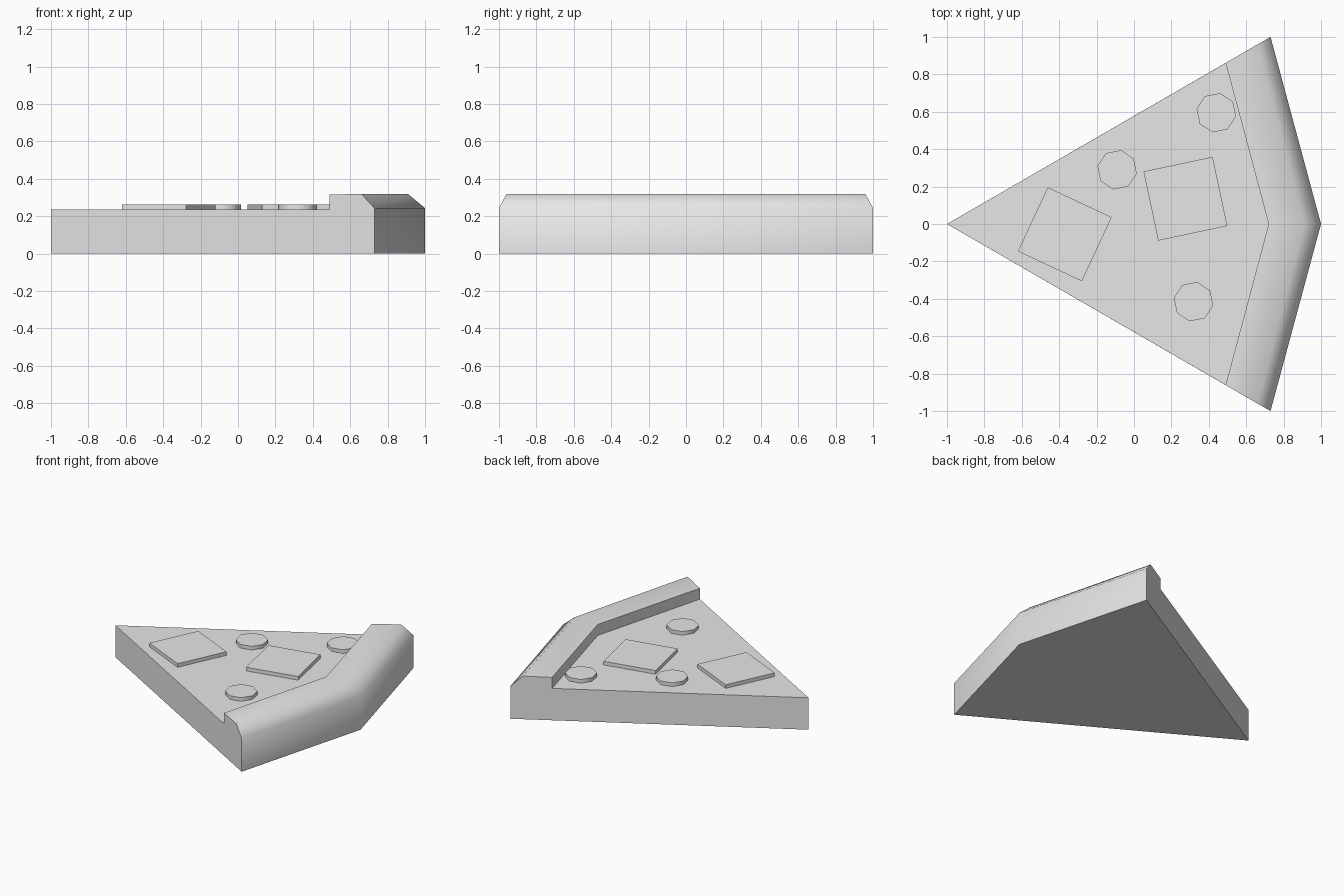
import bpy, bmesh
from math import radians

cube = bpy.data.objects.get("Cube")
if cube:
    bpy.data.objects.remove(cube, do_unlink=True)

grey = bpy.data.materials.new("light grey")
grey.use_nodes = True
color = (0.8, 0.8, 0.8, 1)
grey.diffuse_color = color
grey.node_tree.nodes["Principled BSDF"].inputs["Base Color"].default_value = color

BASE_TOP = 0.235
TOPPING_TOP = 0.262
SMOOTH = radians(55)


def finish(obj, name):
    obj.name = name
    obj.data.name = name
    obj.data.materials.append(grey)
    bpy.ops.object.select_all(action='DESELECT')
    obj.select_set(True)
    bpy.context.view_layer.objects.active = obj
    bpy.ops.object.shade_smooth_by_angle(angle=SMOOTH)


# Slice: a wedge whose raised, bevelled crust bends at the middle
def crust_section(side):
    """Crust profile from outer bottom to inner foot, at side -1, 0 or 1."""
    if side:
        outer, shoulder, inner = (0.73, 1.0), (0.66, 0.96), (0.49, 0.861)
    else:
        outer, shoulder, inner = (1.0, 0), (0.91, 0), (0.72, 0)
    profile = [(outer, 0), (outer, 0.243), (shoulder, 0.318),
               (inner, 0.316), (inner, BASE_TOP)]
    return [bm.verts.new((x, y * side, z)) for (x, y), z in profile]


bm = bmesh.new()
tip_low = bm.verts.new((-1, 0, 0))
tip_high = bm.verts.new((-1, 0, BASE_TOP))
sections = [crust_section(s) for s in (-1, 0, 1)]
for a, b in zip(sections, sections[1:]):
    for i in range(len(a) - 1):
        bm.faces.new((a[i], b[i], b[i + 1], a[i + 1]))
bm.faces.new([tip_low] + [s[0] for s in sections])
bm.faces.new([tip_high] + [s[-1] for s in sections])
for end in (sections[0], sections[-1]):
    bm.faces.new([tip_low] + end + [tip_high])
bmesh.ops.recalc_face_normals(bm, faces=bm.faces)
mesh = bpy.data.meshes.new("slice")
bm.to_mesh(mesh)
bm.free()
slice_obj = bpy.data.objects.new("slice", mesh)
bpy.context.collection.objects.link(slice_obj)
finish(slice_obj, "slice_with_crust")


# Toppings: thin prisms resting on the slice
def topping(name, sides, radius, x, y, turn):
    bottom = BASE_TOP - 0.005
    bpy.ops.mesh.primitive_cylinder_add(
        vertices=sides, radius=radius, depth=TOPPING_TOP - bottom,
        location=(x, y, (TOPPING_TOP + bottom) / 2),
        rotation=(0, 0, radians(turn)))
    finish(bpy.context.object, name)


for i, (x, y, turn) in enumerate([(-0.37, -0.055, 20), (0.275, 0.135, 57)]):
    topping(f"square_topping_{i + 1}", 4, 0.267, x, y, turn)
for i, (x, y) in enumerate([(0.44, 0.595), (-0.09, 0.29), (0.318, -0.415)]):
    topping(f"round_topping_{i + 1}", 8, 0.107, x, y, 34)
